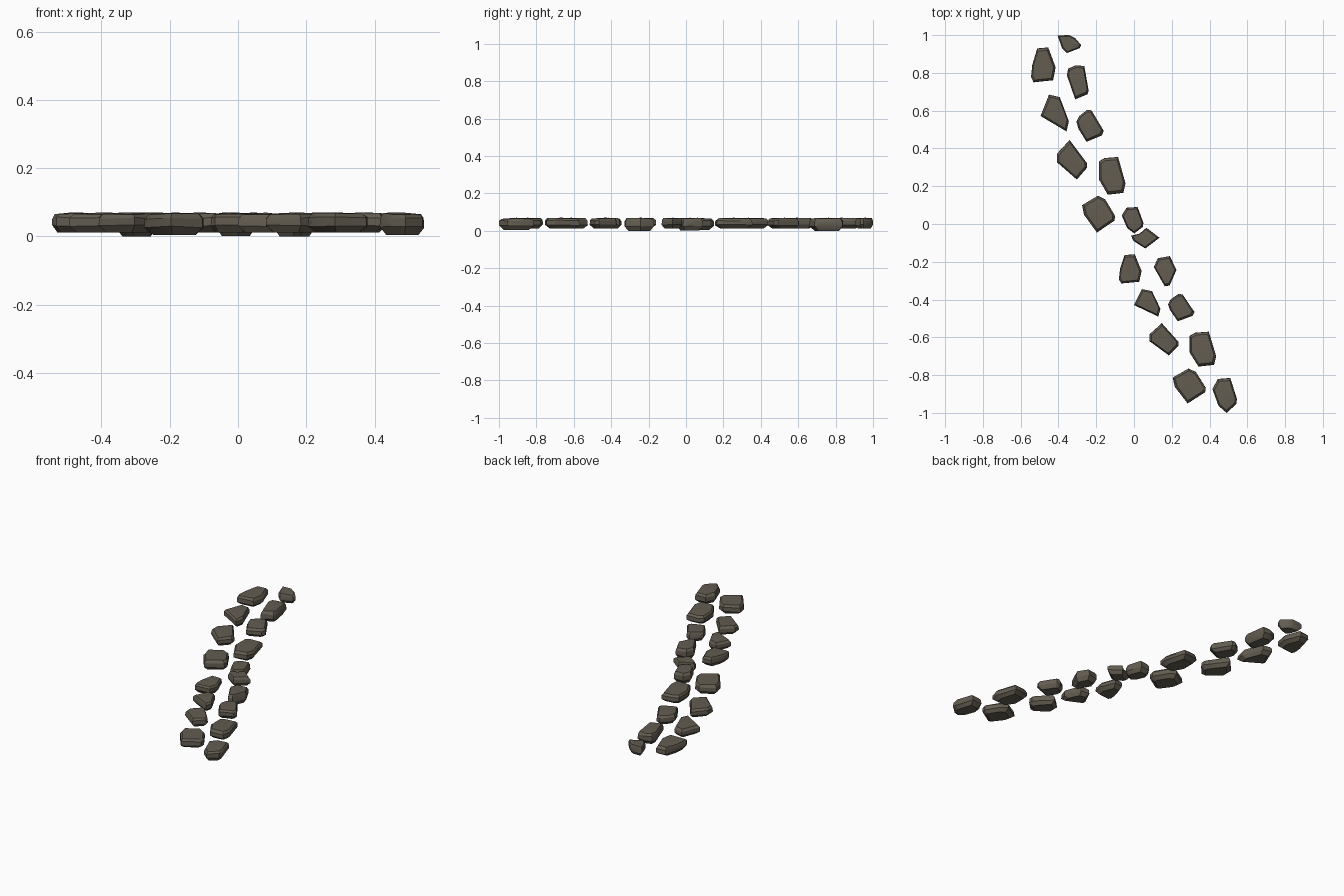
import bpy, bmesh, random

if "Cube" in bpy.data.objects:
    bpy.data.objects.remove(bpy.data.objects["Cube"])
random.seed(4)

stone_mat = bpy.data.materials.new("weathered grey brown stone")
stone_mat.diffuse_color = (0.125, 0.108, 0.082, 1)
stone_mat.use_nodes = True
stone_mat.node_tree.nodes["Principled BSDF"].inputs["Base Color"].default_value = stone_mat.diffuse_color

# cross-section of every stone: (height fraction, outline scale)
PROFILE = [(0.0, 0.72), (0.36, 0.985), (0.75, 0.97), (0.96, 0.85)]
TOP = 0.07


def stone(name, outline, x0, x1, y0, y1, base=0.012):
    """Outline in percent of the bounding box, lofted through the profile."""
    pts = [(x0 + (x1 - x0) * u / 100, y0 + (y1 - y0) * v / 100) for u, v in outline]
    cx = sum(p[0] for p in pts) / len(pts)
    cy = sum(p[1] for p in pts) / len(pts)
    bm = bmesh.new()
    rings = []
    for h, s in PROFILE:
        ring = []
        for x, y in pts:
            z = base + (TOP - base) * h
            if 0 < h:
                z += random.uniform(-0.004, 0.002)
            k = s if s < 0.9 else s + 0.015
            ring.append(bm.verts.new((cx + (x - cx) * k, cy + (y - cy) * k, z)))
        rings.append(ring)
    n = len(pts)
    for a, b in zip(rings, rings[1:]):
        for i in range(n):
            j = (i + 1) % n
            bm.faces.new((a[i], a[j], b[j], b[i]))
    bm.faces.new(rings[0][::-1])
    # slightly crowned top
    crown = bm.verts.new((cx, cy, TOP))
    for i in range(n):
        bm.faces.new((rings[-1][i], rings[-1][(i + 1) % n], crown))
    bmesh.ops.recalc_face_normals(bm, faces=bm.faces)
    me = bpy.data.meshes.new(name)
    bm.to_mesh(me)
    bm.free()
    me.materials.append(stone_mat)
    ob = bpy.data.objects.new(name, me)
    bpy.context.collection.objects.link(ob)
    bpy.context.view_layer.objects.active = ob
    ob.select_set(True)
    bpy.ops.object.shade_smooth_by_angle(angle=0.5)
    ob.select_set(False)


# outlines shared by a stone in the far half and one in the near half
block = [(10, 0), (90, 6), (100, 43), (70, 100), (25, 97), (5, 50), (0, 15)]
fin = [(92, 0), (100, 28), (68, 93), (30, 100), (0, 42)]
nugget = [(37, 0), (93, 20), (100, 34), (55, 98), (40, 100), (10, 80), (0, 62), (8, 40)]
lozenge = [(65, 0), (98, 30), (97, 42), (42, 100), (1, 65), (1, 44)]
slab = [(33, 0), (92, 5), (100, 30), (72, 100), (20, 97), (0, 88), (0, 40)]
wedge = [(45, 0), (98, 32), (100, 45), (70, 90), (48, 100), (0, 74), (6, 48)]
pebble = [(25, 20), (58, 0), (97, 25), (100, 40), (73, 100), (22, 97), (0, 68)]
# single-use outlines
chip_far = [(40, 0), (95, 28), (100, 45), (75, 83), (50, 100), (0, 98), (20, 25)]
chip_near = [(50, 0), (100, 52), (54, 100), (30, 72), (0, 62), (7, 38)]
tooth_far = [(38, 0), (95, 15), (100, 25), (80, 98), (40, 100), (5, 90), (0, 70)]
tooth_near = [(48, 0), (70, 3), (100, 53), (70, 97), (17, 90), (0, 62)]

# left row, far to near
stone("left_stone_1", block, -.545, -.415, .75, .935)
stone("left_stone_2", fin, -.495, -.345, .49, .685)
stone("left_stone_3", lozenge, -.41, -.245, .235, .445)
stone("left_stone_4", wedge, -.275, -.10, -.045, .15, .005)
stone("left_stone_5", block, -.08, .04, -.315, -.16)
stone("left_stone_6", fin, 0, .14, -.49, -.345)
stone("left_stone_7", lozenge, .08, .24, -.695, -.525)
stone("left_stone_8", wedge, .205, .38, -.95, -.765)

# right row, far to near
stone("right_stone_1", chip_far, -.405, -.28, .905, 1.0)
stone("right_stone_2", tooth_far, -.355, -.24, .66, .84, 0)
stone("right_stone_3", nugget, -.305, -.16, .435, .605)
stone("right_stone_4", slab, -.185, -.045, .155, .355)
stone("right_stone_5", pebble, -.065, .05, -.05, .09, .002)
stone("right_stone_6", chip_near, -.015, .135, -.13, -.02)
stone("right_stone_7", tooth_near, .105, .225, -.33, -.165, 0)
stone("right_stone_8", nugget, .18, .32, -.515, -.37)
stone("right_stone_9", slab, .295, .435, -.755, -.57)
stone("right_stone_10", pebble, .415, .545, -1.0, -.815, .004)
